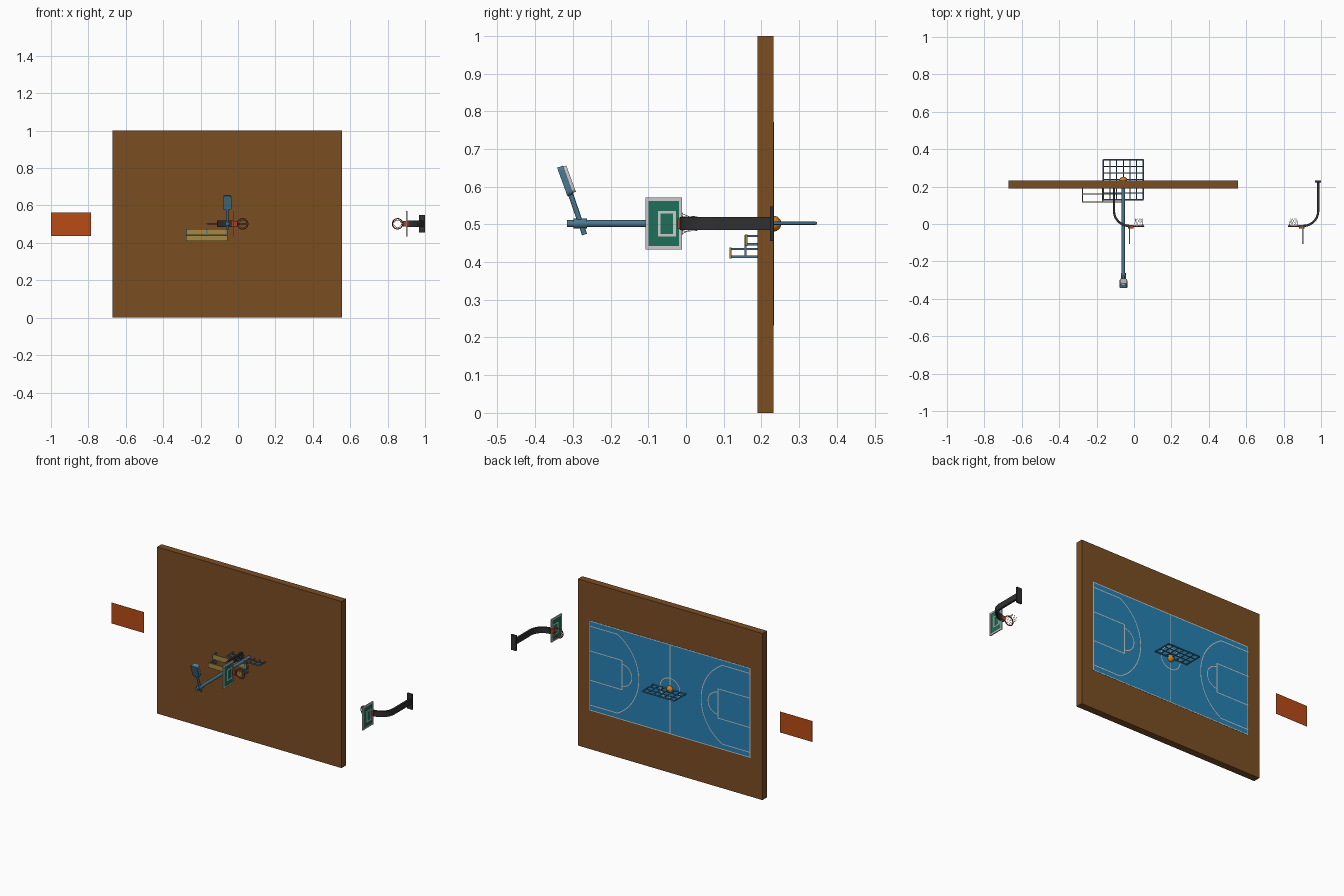
import bpy, bmesh, math
from mathutils import Matrix, Vector

if "Cube" in bpy.data.objects:
    bpy.data.objects.remove(bpy.data.objects["Cube"])

def mat(name, rgb):
    m = bpy.data.materials.new(name)
    m.diffuse_color = (*rgb, 1)
    m.use_nodes = True
    m.node_tree.nodes["Principled BSDF"].inputs["Base Color"].default_value = m.diffuse_color
    return m

BROWN = mat("brown", (.195, .075, .016))
BLUE = mat("court_blue", (.02, .22, .45))
ORANGE = mat("orange", (.48, .07, .008))
BALL = mat("ball_orange", (.6, .22, .02))
GREEN = mat("green", (.013, .16, .10))
STEEL = mat("steel_blue", (.07, .19, .28))
WOOD = mat("seat_wood", (.38, .25, .06))
DARK = mat("dark_metal", (.03, .03, .03))
RED = mat("rim_red", (.4, .05, .015))
WHITE = mat("white", (.6, .6, .6))

CX, CZ = -.057, .502          # court centre
BACK = .232                   # rear face of the slab

def finish(name, bm, material, recalc=True):
    if recalc:
        bmesh.ops.recalc_face_normals(bm, faces=bm.faces)
    me = bpy.data.meshes.new(name)
    bm.to_mesh(me)
    bm.free()
    me.materials.append(material)
    ob = bpy.data.objects.new(name, me)
    bpy.context.collection.objects.link(ob)
    return ob

def box(name, x, y, z, material):
    bm = bmesh.new()
    c = [(a[0] + a[1]) / 2 for a in (x, y, z)]
    s = [abs(a[1] - a[0]) for a in (x, y, z)]
    bmesh.ops.create_cube(bm, size=1, matrix=Matrix.Translation(c) @ Matrix.Diagonal((*s, 1)))
    return finish(name, bm, material)

def rod(name, a, b, r, material, n=12):
    a, b = Vector(a), Vector(b)
    m = Matrix.Translation((a + b) / 2) @ (b - a).to_track_quat('Z', 'Y').to_matrix().to_4x4()
    bm = bmesh.new()
    bmesh.ops.create_cone(bm, cap_ends=True, segments=n, radius1=r, radius2=r,
                          depth=(b - a).length, matrix=m)
    ob = finish(name, bm, material)
    for p in ob.data.polygons:
        p.use_smooth = n > 6 and len(p.vertices) == 4
    return ob

def wires(name, paths, r, material, closed=False):
    cu = bpy.data.curves.new(name, 'CURVE')
    cu.dimensions, cu.bevel_depth, cu.bevel_resolution = '3D', r, 1
    for path in paths:
        sp = cu.splines.new('POLY')
        sp.points.add(len(path) - 1)
        for p, co in zip(sp.points, path):
            p.co = (*co, 1)
        sp.use_cyclic_u = closed
    cu.materials.append(material)
    ob = bpy.data.objects.new(name, cu)
    bpy.context.collection.objects.link(ob)
    return ob

def arc(cx, cz, r, a0, a1, n=32):
    return [(cx + r * math.cos(math.radians(a0 + (a1 - a0) * i / n)),
             cz + r * math.sin(math.radians(a0 + (a1 - a0) * i / n))) for i in range(n + 1)]

def line(name, pts, w=.005):
    # flat painted ribbon on the court, facing +y
    bm = bmesh.new()
    pts = [Vector(p) for p in pts]
    loop = (pts[0] - pts[-1]).length < 1e-5
    rows = []
    for i, p in enumerate(pts):
        prv = pts[i - 1] if i else (pts[-2] if loop else None)
        nxt = pts[i + 1] if i < len(pts) - 1 else (pts[1] if loop else None)
        d = [v.normalized() for v in ((p - prv) if prv else None, (nxt - p) if nxt else None) if v]
        t = (d[0] + d[-1]).normalized()
        k = w / 2 / max(t.dot(d[0]), .3)
        n = Vector((-t.y, t.x)) * k
        rows.append([bm.verts.new((q.x, BACK + .0016, q.y)) for q in (p + n, p - n)])
    for a, b in zip(rows, rows[1:]):
        bm.faces.new((a[0], b[0], b[1], a[1]))
    finish(name, bm, WHITE, False)

# slab, court surface and orange panels
box("slab", (-.67, .555), (.19, BACK), (0, 1), BROWN)
HX, HZ = .535, .27
box("court_surface", (CX - HX, CX + HX), (BACK - .002, BACK + .001), (CZ - HZ, CZ + HZ), BLUE)
box("center_panel", (CX - .107, CX + .107), (BACK - .002, BACK + .0006), (.437, .562), ORANGE)
box("side_panel", (-1, -.785), (BACK - .002, BACK - .001), (.437, .562), ORANGE)

# painted lines, the half court mirrored in x
ox, oz = HX - .003, HZ - .003
line("border_line", [(CX - ox, CZ - oz), (CX + ox, CZ - oz), (CX + ox, CZ + oz),
                     (CX - ox, CZ + oz), (CX - ox, CZ - oz)])
line("center_line", [(CX, CZ - oz), (CX, CZ + oz)])
line("center_circle", arc(CX, CZ, .066, 0, 360))
for s in (-1, 1):
    put = lambda pts: [(CX + s * (u - HX), CZ + v) for u, v in pts]
    line("key_line", put([(0, .088), (.216, .088), (.216, -.088), (0, -.088)]))
    line("free_throw_arc", put(arc(.216, 0, .066, -90, 90)))
    a = 62
    r = .268
    ends = arc(.06, 0, r, -a, a)
    line("outer_arc", put([(0, ends[0][1])] + ends + [(0, ends[-1][1])]))

# ball
bm = bmesh.new()
bmesh.ops.create_uvsphere(bm, u_segments=24, v_segments=12, radius=.021,
                          matrix=Matrix.Translation((CX, BACK, CZ)))
for f in bm.faces:
    f.smooth = True
finish("ball", bm, BALL)

# fence panel: square frame of crossing bars
FY, FH = .237, .107
for i in range(7):
    o = -FH + i * FH / 3
    r = .004 if i in (0, 6) else .0028
    rod("fence_bar_long", (CX + o, FY - FH, CZ + .001), (CX + o, FY + FH, CZ + .001), r, STEEL, 8)
    rod("fence_bar_cross", (CX - FH, FY + o, CZ + .001), (CX + FH, FY + o, CZ + .001), r, STEEL, 8)

# two-row bench with leg frames running into the slab
for y, z0, z1 in ((.115, .410, .439), (.157, .443, .473)):
    box("bench_seat", (-.279, -.055), (y, y + .006), (z0, z1), WOOD)
    for x in (-.275, -.167, -.065):
        for z in (z0 + .004, z1 - .004):
            box("bench_leg", (x - .003, x + .003), (y + .005, .225), (z - .003, z + .003), STEEL)
for x in (-.275, -.167, -.065):
    box("bench_brace", (x - .003, x + .003), (.155, .160), (.411, .472), STEEL)

# floodlight
rod("light_pole", (CX, .225, CZ), (CX, -.315, CZ), .0095, STEEL, 16)
rod("light_collar", (CX, -.262, CZ), (CX, -.299, CZ), .013, STEEL, 16)
rod("light_arm", (CX, -.269, .473), (CX, -.306, .58), .007, STEEL)
tilt = Matrix.Translation((CX, -.316, .617)) @ Matrix.Rotation(math.radians(20), 4, 'X')
for name, y0, y1, w, h, m in (("lamp_cover", -.013, .004, .043, .08, STEEL),
                              ("lamp_glass", .004, .012, .037, .074, WHITE)):
    ob = box(name, (-w / 2, w / 2), (y0, y1), (-h / 2, h / 2), m)
    bm = bmesh.new()
    bm.from_mesh(ob.data)
    es = [e for e in bm.edges if abs(e.verts[0].co.y - e.verts[1].co.y) > .001]
    bmesh.ops.bevel(bm, geom=es, offset=.01, segments=4, profile=.5, affect='EDGES')
    bm.transform(tilt)
    bm.to_mesh(ob.data)
    bm.free()

# hoops: u runs from the post towards the rim
def hoop(x0, s):
    X = lambda u: x0 + s * u
    box("hoop_base", (X(-.015), X(.018)), (.223, BACK), (CZ - .046, CZ + .046), DARK)
    path = [(0, .225)] + [(.08 + p, .07 + q) for p, q in arc(0, 0, .08, 180, 270, 10)]
    bm = bmesh.new()
    rows = []
    for i, p in enumerate(path):
        a = math.radians(180 + 9 * max(i - 1, 0))
        nx, ny = math.cos(a) * .006, math.sin(a) * .006
        rows.append([bm.verts.new((X(p[0] + k * nx), p[1] + k * ny, CZ + h))
                     for k, h in ((1, .017), (1, -.017), (-1, -.017), (-1, .017))])
    for a, b in zip(rows, rows[1:]):
        for j in range(4):
            bm.faces.new((a[j], a[j - 1], b[j - 1], b[j]))
    bm.faces.new(rows[0])
    bm.faces.new(rows[-1])
    finish("hoop_arm", bm, DARK)
    box("rim_mount", (X(.074), X(.104)), (-.023, -.006), (CZ - .014, CZ + .014), RED)

    # backboard with grey frame and target square showing on both sides
    box("backboard", (X(.081), X(.085)), (-.106, -.012), (CZ - .067, CZ + .067), GREEN)
    for name, y0, y1, h, t in (("board_frame", -.108, -.01, .069, .009),
                               ("target_square", -.074, -.027, .034, .007)):
        xs = (X(.0798), X(.0862))
        box(name, xs, (y0, y0 + t), (CZ - h, CZ + h), WHITE)
        box(name, xs, (y1 - t, y1), (CZ - h, CZ + h), WHITE)
        for k in (-1, 1):
            box(name, xs, (y0 + t, y1 - t), (CZ + k * h, CZ + k * (h - t)), WHITE)

    # rim and net
    ring = lambda r, y, n=24: [(X(.132) + p, y, CZ + q) for p, q in arc(0, 0, r, 0, 360, n)[:-1]]
    wires("rim", [ring(.028, -.012)], .003, RED, True)
    levels = [ring(r, y, 16) for r, y in ((.027, -.011), (.022, .003), (.019, .016), (.02, .03))]
    strands = [[levels[k][(i + d * (k % 2)) % 16] for k in range(4)]
               for i in range(0, 16, 2) for d in (-1, 1)]
    wires("net", strands, .0009, WHITE)

hoop(.985, -1)
hoop(-.107, 1)
